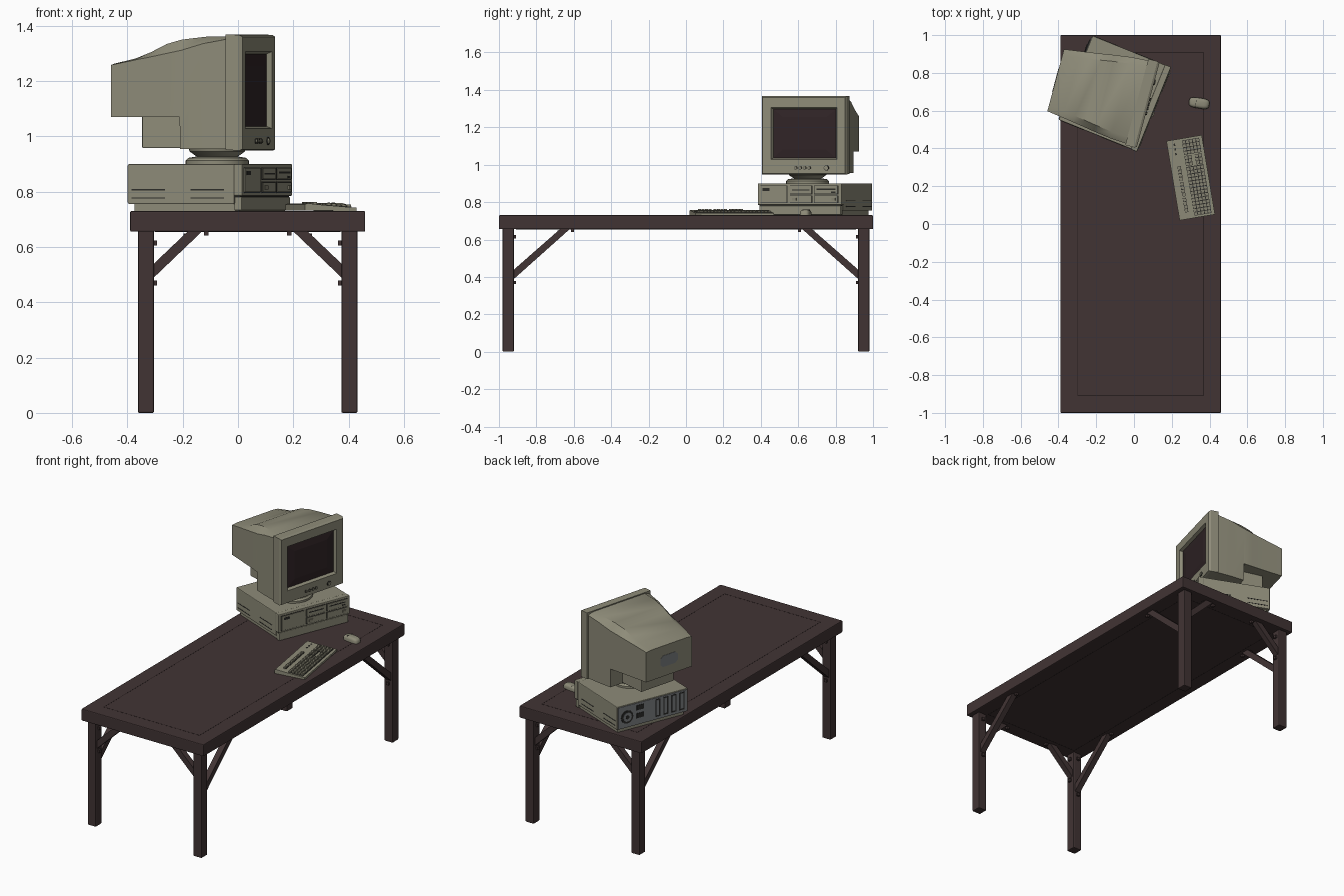
import bpy, bmesh, math
from mathutils import Matrix, Vector

if "Cube" in bpy.data.objects:
    bpy.data.objects.remove(bpy.data.objects["Cube"])


def material(name, r, g, b):
    m = bpy.data.materials.new(name)
    m.use_nodes = True
    m.diffuse_color = (r, g, b, 1)
    m.node_tree.nodes["Principled BSDF"].inputs["Base Color"].default_value = (r, g, b, 1)
    return m


BEIGE = material("beige plastic", 0.27, 0.26, 0.19)
KEYS = material("key plastic", 0.23, 0.22, 0.16)
WOOD = material("dark wood", 0.053, 0.034, 0.034)
GROOVE = material("wood groove", 0.02, 0.013, 0.013)
SCREEN = material("screen glass", 0.03, 0.018, 0.02)
METAL = material("grey metal", 0.2, 0.21, 0.22)
SLOT = material("dark slot", 0.025, 0.025, 0.022)


def frame(x, y, z, degrees):
    return Matrix.Translation((x, y, z)) @ Matrix.Rotation(math.radians(degrees), 4, "Z")


WORLD = Matrix()
CASE = frame(-0.10, 0.69, 0, -22)
MONITOR = frame(0.075, 0.63, 0, -15)
KEYBOARD = frame(0.30, 0.245, 0.73, 9.5)
MOUSE = frame(0.345, 0.64, 0.73, -9)


def finish(name, bm, mats, place=WORLD, bevel=0, smooth=False):
    bmesh.ops.recalc_face_normals(bm, faces=bm.faces)
    mesh = bpy.data.meshes.new(name)
    bm.to_mesh(mesh)
    bm.free()
    for m in mats if isinstance(mats, list) else [mats]:
        mesh.materials.append(m)
    ob = bpy.data.objects.new(name, mesh)
    ob.matrix_world = place
    bpy.context.collection.objects.link(ob)
    if bevel:
        mod = ob.modifiers.new("edge", "BEVEL")
        mod.width, mod.segments, mod.limit_method = bevel, 2, "ANGLE"
    if smooth:
        bpy.ops.object.select_all(action="DESELECT")
        ob.select_set(True)
        bpy.context.view_layer.objects.active = ob
        bpy.ops.object.shade_smooth_by_angle(angle=math.radians(35))
    return ob


def add_box(bm, x0, x1, y0, y1, z0, z1):
    mid = Vector((x0 + x1, y0 + y1, z0 + z1)) / 2
    size = Matrix.Diagonal((x1 - x0, y1 - y0, z1 - z0, 1))
    bmesh.ops.create_cube(bm, size=1, matrix=Matrix.Translation(mid) @ size)


def boxes(name, mat, place, items, bevel=0):
    bm = bmesh.new()
    for b in items:
        add_box(bm, *b)
    return finish(name, bm, mat, place, bevel)


def add_loft(bm, rings):
    """Skin a list of equal-length point rings and cap both ends."""
    vs = [[bm.verts.new(p) for p in ring] for ring in rings]
    n = len(vs[0])
    for a, b in zip(vs, vs[1:]):
        for i in range(n):
            bm.faces.new((a[i], a[(i + 1) % n], b[(i + 1) % n], b[i]))
    bm.faces.new(vs[0])
    bm.faces.new(vs[-1])


def lathe(name, mat, place, profile, sides=32):
    bm = bmesh.new()
    turn = [math.tau * i / sides for i in range(sides)]
    add_loft(bm, [[(r * math.cos(a), r * math.sin(a), z) for a in turn] for r, z in profile])
    return finish(name, bm, mat, place, smooth=True)


def disc(name, mat, place, x, y, z, r, depth=0.008, sides=20):
    """Round part whose axis runs along local x."""
    bm = bmesh.new()
    m = Matrix.Translation((x, y, z)) @ Matrix.Rotation(math.pi / 2, 4, "Y")
    bmesh.ops.create_cone(bm, cap_ends=True, segments=sides, radius1=r, radius2=r, depth=depth, matrix=m)
    return finish(name, bm, mat, place)


# Table top with an inlaid border line on both faces
boxes("table_top", WOOD, WORLD, [(-0.39, 0.46, -1, 1, 0.655, 0.73)], 0.005)
lines = []
for z in (0.6545, 0.7297):
    for x in (-0.30, 0.366):
        lines.append((x, x + 0.004, -0.91, 0.91, z, z + 0.0008))
    for y in (-0.91, 0.906):
        lines.append((-0.30, 0.37, y, y + 0.004, z, z + 0.0008))
boxes("table_groove", GROOVE, WORLD, lines)

# Legs, diagonal braces and bolts, repeated at the four corners
MID = 0.035
for sx, side in ((-1, "right"), (1, "left")):
    for sy, end in ((-1, "front"), (1, "back")):
        corner = Matrix.Translation((MID, 0, 0)) @ Matrix.Diagonal((sx, sy, 1, 1))
        tag = end + "_" + side
        lx, ly = 0.368, 0.95
        bm = bmesh.new()
        add_box(bm, lx - 0.029, lx + 0.029, ly - 0.03, ly + 0.03, 0, 0.66)
        bmesh.ops.transform(bm, matrix=corner, verts=bm.verts)
        finish(tag + "_leg", bm, WOOD, bevel=0.005)
        bm, bolts = bmesh.new(), bmesh.new()
        for along_x, low, reach in ((True, 0.485, 0.175), (False, 0.385, 0.30)):
            start = lx - 0.029 if along_x else ly - 0.03
            shape = [(-0.005, low), (-0.005, low + 0.05), (reach - 0.052, 0.657), (reach, 0.657)]
            rings = []
            for t in (-0.018, 0.018):
                rings.append([(start - u, ly + t, z) if along_x else (lx + t, start - u, z) for u, z in shape])
            add_loft(bm, rings)
            for u, z in ((0.004, low - 0.015), (0.004, 0.615), (reach + 0.014, 0.65), (0.035, low + 0.065), (reach - 0.06, 0.64)):
                a, b = start - u - 0.008, start - u + 0.008
                if along_x:
                    add_box(bolts, a, b, ly - 0.009, ly + 0.009, z - 0.009, z + 0.009)
                else:
                    add_box(bolts, lx - 0.009, lx + 0.009, a, b, z - 0.009, z + 0.009)
        for b in (bm, bolts):
            bmesh.ops.transform(b, matrix=corner, verts=b.verts)
        finish(tag + "_braces", bm, WOOD)
        finish(tag + "_bolts", bolts, WOOD)

# Computer case
boxes("case_body", BEIGE, CASE, [(-0.225, 0.19, -0.24, 0.24, 0.755, 0.9)], 0.004)
boxes("case_base", BEIGE, CASE, [(-0.205, 0.20, -0.225, 0.225, 0.73, 0.757)])
boxes("case_fascia", BEIGE, CASE, [(0.188, 0.222, -0.242, 0.242, 0.785, 0.9),
                                   (0.188, 0.217, -0.235, 0.235, 0.732, 0.781)], 0.004)
boxes("fascia_gap", SLOT, CASE, [(0.188, 0.212, -0.235, 0.235, 0.779, 0.787)])
bays = [(-0.225, -0.07, 0.795, 0.888), (-0.055, 0.075, 0.842, 0.888),
        (-0.055, 0.075, 0.795, 0.836), (0.085, 0.225, 0.842, 0.888), (0.085, 0.225, 0.795, 0.836)]
boxes("bay_outlines", SLOT, CASE, [(0.215, 0.2235, a, b, c, d) for a, b, c, d in bays])
boxes("bay_covers", BEIGE, CASE, [(0.215, 0.2265, a + 0.003, b - 0.003, c + 0.003, d - 0.003) for a, b, c, d in bays])
boxes("drive_slots", SLOT, CASE, [(0.22, 0.2275, -0.04, 0.06, 0.862, 0.868), (0.22, 0.2275, 0.1, 0.21, 0.866, 0.872),
                                  (0.22, 0.2275, 0.185, 0.21, 0.85, 0.857), (0.22, 0.2275, -0.21, -0.17, 0.86, 0.875)])
boxes("power_buttons", KEYS, CASE, [(0.22, 0.232, -0.04, -0.015, 0.808, 0.822), (0.22, 0.232, 0.19, 0.21, 0.808, 0.822)])
vents = [(x, x + 0.13, s * 0.2405 - 0.001, s * 0.2405 + 0.001, z, z + 0.004)
         for x in (-0.21, 0.02) for z in (0.775, 0.805) for s in (-1, 1)]
boxes("side_vents", SLOT, CASE, vents)

# Rear of the case: metal panel, fan, sockets and expansion slots
boxes("rear_panel", METAL, CASE, [(-0.2285, -0.22, -0.233, 0.233, 0.76, 0.894)])
disc("fan_grille", SLOT, CASE, -0.229, 0.175, 0.825, 0.04)
disc("fan_hub", METAL, CASE, -0.231, 0.175, 0.825, 0.028)
disc("fan_centre", SLOT, CASE, -0.233, 0.175, 0.825, 0.012)
boxes("rear_sockets", SLOT, CASE, [(-0.231, -0.225, 0.06, 0.11, 0.85, 0.88), (-0.231, -0.225, 0.06, 0.11, 0.80, 0.83)])
slots = [-0.215 + 0.055 * i for i in range(4)]
boxes("expansion_slots", SLOT, CASE, [(-0.2305, -0.225, y, y + 0.032, 0.775, 0.885) for y in slots])
boxes("slot_covers", METAL, CASE, [(-0.232, -0.226, y + 0.009, y + 0.028, 0.785, 0.88) for y in slots])

# Swivel stand
STAND = frame(-0.075, 0.65, 0, 0)
lathe("stand_base", BEIGE, STAND, [(0.115, 0.898), (0.115, 0.912), (0.105, 0.922), (0.07, 0.928)])
lathe("stand_bowl", BEIGE, STAND, [(0.06, 0.92), (0.08, 0.931), (0.10, 0.945), (0.105, 0.962)])

# Monitor shell: depth, half width, bottom, shoulder, top
bm = bmesh.new()
sections = [(0.055, 0.228, 0.955, 1.352, 1.362), (0.15, 0.222, 0.955, 1.335, 1.36), (0.238, 0.21, 0.955, 1.31, 1.35),
            (0.24, 0.21, 1.07, 1.31, 1.35), (0.30, 0.20, 1.07, 1.298, 1.334), (0.36, 0.191, 1.07, 1.286, 1.305),
            (0.42, 0.182, 1.07, 1.275, 1.282), (0.507, 0.17, 1.07, 1.258, 1.262)]
add_loft(bm, [[(-d, -w, b), (-d, w, b), (-d, w, s), (-d, w - 0.035, t), (-d, 0.035 - w, t), (-d, -w, s)]
              for d, w, b, s, t in sections])
finish("monitor_shell", bm, BEIGE, MONITOR, smooth=True)
boxes("monitor_lower_box", BEIGE, MONITOR, [(-0.405, -0.2, -0.12, 0.12, 0.957, 1.08)], 0.004)
bm = bmesh.new()
label = [(0.065, 0.018), (0.045, 0.035), (-0.045, 0.035), (-0.065, 0.018),
         (-0.065, -0.018), (-0.045, -0.035), (0.045, -0.035), (0.065, -0.018)]
add_loft(bm, [[(x, y, 1.165 + z) for y, z in label] for x in (-0.505, -0.509)])
finish("rear_label", bm, METAL, MONITOR)

# Bezel runs around the front and into the screen recess; last faces are glass
bm = bmesh.new()
rects = [(-0.062, 0.236, 0.952, 1.368), (-0.012, 0.236, 0.948, 1.367), (0, 0.229, 0.953, 1.36),
         (0, 0.183, 1.028, 1.306), (-0.018, 0.174, 1.036, 1.298), (-0.012, 0.12, 1.08, 1.255)]
add_loft(bm, [[(x, -w, b), (x, w, b), (x, w, t), (x, -w, t)] for x, w, b, t in rects])
for f in bm.faces:
    c = f.calc_center_median()
    if all(v.co.x < -0.01 and abs(v.co.y) < 0.18 for v in f.verts) and c.x > -0.03:
        f.material_index = 1
finish("monitor_bezel", bm, [BEIGE, SCREEN], MONITOR)
for i in range(4):
    disc("bezel_button", SLOT, MONITOR, 0, -0.045 + 0.025 * i, 0.983, 0.009)
    disc("bezel_button_cap", KEYS, MONITOR, 0.003, -0.045 + 0.025 * i, 0.983, 0.007)
disc("power_ring", SLOT, MONITOR, 0, 0.125, 0.983, 0.014)
disc("power_button", BEIGE, MONITOR, 0.003, 0.125, 0.983, 0.011)

# Keyboard: sloping slab with rows of keys
bm = bmesh.new()
wedge = [(-0.095, 0.002), (0.095, 0.0), (0.095, 0.012), (-0.03, 0.022), (-0.085, 0.028), (-0.095, 0.024)]
add_loft(bm, [[(x, y, z) for x, z in wedge] for y in (-0.213, 0.213)])
finish("keyboard_body", bm, BEIGE, KEYBOARD)


def deck(x):
    return 0.0196 - 0.08 * x


def key_block(name, mat, x0, rows, y0, cols, pitch, gap, height):
    bm = bmesh.new()
    for r in range(rows):
        for c in range(cols):
            x, y = x0 + r * 0.0185, y0 + c * pitch
            add_box(bm, x, x + 0.0185 - gap, y, y + pitch - gap, deck(x) - 0.006, deck(x) + height)
    finish(name, bm, mat, KEYBOARD)


groups = [("main", -0.012, 5, -0.20, 14, 0.0185), ("arrow", -0.012, 2, 0.066, 3, 0.018),
          ("cursor", 0.043, 2, 0.066, 3, 0.018), ("number", -0.012, 5, 0.127, 4, 0.019),
          ("function_a", -0.058, 1, -0.175, 4, 0.019), ("function_b", -0.058, 1, -0.09, 4, 0.019),
          ("function_c", -0.058, 1, -0.005, 4, 0.019)]
for name, x, rows, y, cols, pitch in groups:
    key_block(name + "_well", SLOT, x - 0.002, rows, y - 0.002, cols, pitch + 0.0002, 0, 0.0015)
    key_block(name + "_keys", KEYS, x, rows, y, cols, pitch, 0.004, 0.008)
boxes("status_lights", SLOT, KEYBOARD, [(-0.06, -0.052, y, y + 0.012, 0.02, 0.0265) for y in (0.13, 0.155, 0.18)])

# Mouse: low rounded body with a button split
bm = bmesh.new()
bmesh.ops.create_uvsphere(bm, u_segments=24, v_segments=12, radius=1)
for v in bm.verts:
    squash = lambda t: math.copysign(abs(t) ** 0.6, t)
    v.co = (0.055 * squash(v.co.x), 0.028 * squash(v.co.y), max(0, 0.03 * squash(v.co.z)))
finish("mouse_body", bm, BEIGE, MOUSE, smooth=True)
boxes("mouse_split", SLOT, MOUSE, [(-0.018, -0.016, -0.02, 0.02, 0.024, 0.0302)])
